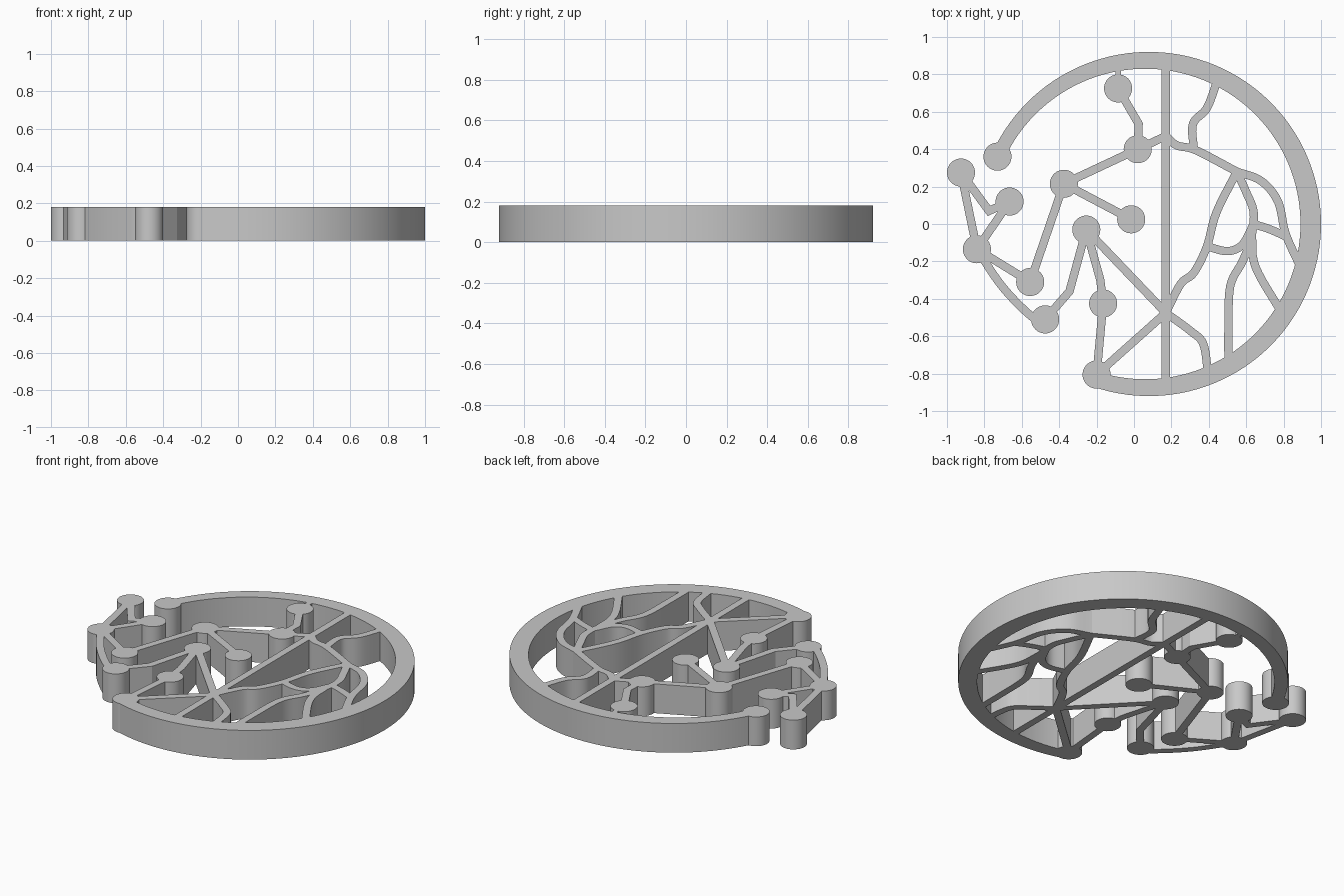
import bpy, bmesh
from math import sin, cos, radians
from mathutils import Vector

HEIGHT = 0.18
DOT_RADIUS = 0.075
STRUT = 0.044

cube = bpy.data.objects.get("Cube")
if cube:
    bpy.data.objects.remove(cube, do_unlink=True)

grey = bpy.data.materials.new("plain_grey")
grey.use_nodes = True
grey.diffuse_color = (0.58, 0.58, 0.58, 1)
grey.node_tree.nodes["Principled BSDF"].inputs["Base Color"].default_value = (0.58, 0.58, 0.58, 1)


def finish(name, bm):
    bmesh.ops.recalc_face_normals(bm, faces=bm.faces)
    mesh = bpy.data.meshes.new(name)
    bm.to_mesh(mesh)
    bm.free()
    mesh.materials.append(grey)
    obj = bpy.data.objects.new(name, mesh)
    bpy.context.collection.objects.link(obj)
    bpy.ops.object.select_all(action='DESELECT')
    obj.select_set(True)
    bpy.context.view_layer.objects.active = obj
    bpy.ops.object.shade_smooth_by_angle(angle=radians(25))


def strip(name, left, right):
    """Solid band of full height between two outlines of equal length."""
    bm = bmesh.new()
    rings = []
    for a, b in zip(left, right):
        rings.append([bm.verts.new((p[0], p[1], z))
                      for p, z in ((a, 0), (b, 0), (b, HEIGHT), (a, HEIGHT))])
    for r, s in zip(rings, rings[1:]):
        for i in range(4):
            j = (i + 1) % 4
            bm.faces.new((r[i], r[j], s[j], s[i]))
    bm.faces.new(rings[0])
    bm.faces.new(rings[-1])
    finish(name, bm)


def smooth_path(pts, steps=6):
    """Catmull-Rom curve through the points."""
    ext = [2 * pts[0] - pts[1]] + pts + [2 * pts[-1] - pts[-2]]
    out = []
    for a, b, c, d in zip(ext, ext[1:], ext[2:], ext[3:]):
        for k in range(steps):
            t = k / steps
            out.append(0.5 * (2 * b + (c - a) * t + (2 * a - 5 * b + 4 * c - d) * t ** 2
                              + (3 * b - a - 3 * c + d) * t ** 3))
    return out + [pts[-1]]


def strut(name, *points, curved=False, width=STRUT):
    """Wall of even width along a path, with mitred corners."""
    pts = [Vector(p) for p in points]
    if curved:
        pts = smooth_path(pts)
    left, right = [], []
    for i, p in enumerate(pts):
        d0 = (p - pts[i - 1]).normalized() if i else (pts[1] - p).normalized()
        d1 = (pts[i + 1] - p).normalized() if i < len(pts) - 1 else d0
        d = (d0 + d1).normalized()
        n = Vector((-d.y, d.x)) * (width / 2 / max(0.4, d.dot(d0)))
        left.append(p + n)
        right.append(p - n)
    strip(name, left, right)


# Open outer ring, slightly thinner towards the left
angles = [radians(-109 + 265 * i / 90) for i in range(91)]
strip("outer_ring",
      [(0.08 + 0.92 * cos(a), 0.92 * sin(a)) for a in angles],
      [(0.06 + 0.83 * cos(a), 0.83 * sin(a)) for a in angles])

# Round nodes
nodes = {
    "top": (-0.085, 0.725), "upper": (0.02, 0.40), "centre": (-0.375, 0.215),
    "inner": (-0.015, 0.025), "middle": (-0.255, -0.03), "lower": (-0.165, -0.425),
    "low_left": (-0.475, -0.51), "mid_left": (-0.555, -0.31), "left": (-0.84, -0.135),
    "fork": (-0.665, 0.12), "far_left": (-0.925, 0.275),
    "ring_start": (-0.73, 0.36), "ring_end": (-0.2, -0.805),
}
for key, (x, y) in nodes.items():
    bm = bmesh.new()
    bmesh.ops.create_cone(bm, cap_ends=True, segments=40, radius1=DOT_RADIUS,
                          radius2=DOT_RADIUS, depth=HEIGHT)
    bmesh.ops.translate(bm, verts=bm.verts, vec=(x, y, HEIGHT / 2))
    finish("node_" + key, bm)

# Straight struts between nodes
for a, b in (("upper", "centre"), ("centre", "inner"), ("centre", "mid_left"),
             ("far_left", "left"), ("fork", "left"), ("left", "mid_left"),
             ("lower", "ring_end")):
    strut("strut_%s_%s" % (a, b), nodes[a], nodes[b])

# Bent struts between nodes
strut("top_stub", nodes["top"], (-0.085, 0.84), width=0.03)
strut("strut_top_upper", nodes["top"], (0.025, 0.535), nodes["upper"])
strut("strut_far_left_fork", nodes["far_left"], (-0.775, 0.07), nodes["fork"])
strut("strut_left_low_left", nodes["left"], (-0.70, -0.34), (-0.54, -0.50),
      nodes["low_left"], curved=True)
strut("strut_low_left_middle", nodes["low_left"], (-0.345, -0.36), nodes["middle"])
strut("strut_middle_lower", nodes["middle"], (-0.18, -0.30), nodes["lower"])

# Central bar with its two junctions
hub, crown = (0.17, -0.475), (0.17, 0.47)
strut("centre_bar", (0.17, -0.86), (0.17, 0.86))
strut("strut_upper_crown", nodes["upper"], crown)
strut("strut_middle_hub", nodes["middle"], hub)
strut("strut_ring_end_hub", nodes["ring_end"], hub)

# Curved branches on the right half
peak, bend, knee = (0.55, 0.28), (0.39, -0.12), (0.64, 0.0)
branches = {
    "crown_branch": (crown, (0.23, 0.42), (0.33, 0.395), peak),
    "outer_leaf_edge": (peak, (0.68, 0.23), (0.77, 0.12), (0.81, -0.05), (0.885, -0.22)),
    "upper_vein": ((0.32, 0.40), (0.315, 0.535), (0.39, 0.62), (0.445, 0.765)),
    "inner_leaf_edge": (hub, (0.25, -0.32), (0.32, -0.26), bend, (0.44, 0.06), peak),
    "leaf_midrib": (peak, (0.60, 0.17), (0.64, 0.06), (0.625, -0.08), (0.58, -0.2),
                    (0.515, -0.33), (0.505, -0.55), (0.505, -0.77)),
    "side_vein": (knee, (0.73, -0.03), (0.82, -0.07)),
    "cross_vein": (bend, (0.50, -0.145), (0.58, -0.11), knee),
    "lower_vein": ((0.63, -0.06), (0.65, -0.23), (0.79, -0.475)),
    "hub_branch": (hub, (0.30, -0.57), (0.37, -0.64), (0.395, -0.79)),
}
for name, path in branches.items():
    strut(name, *path, curved=True)
